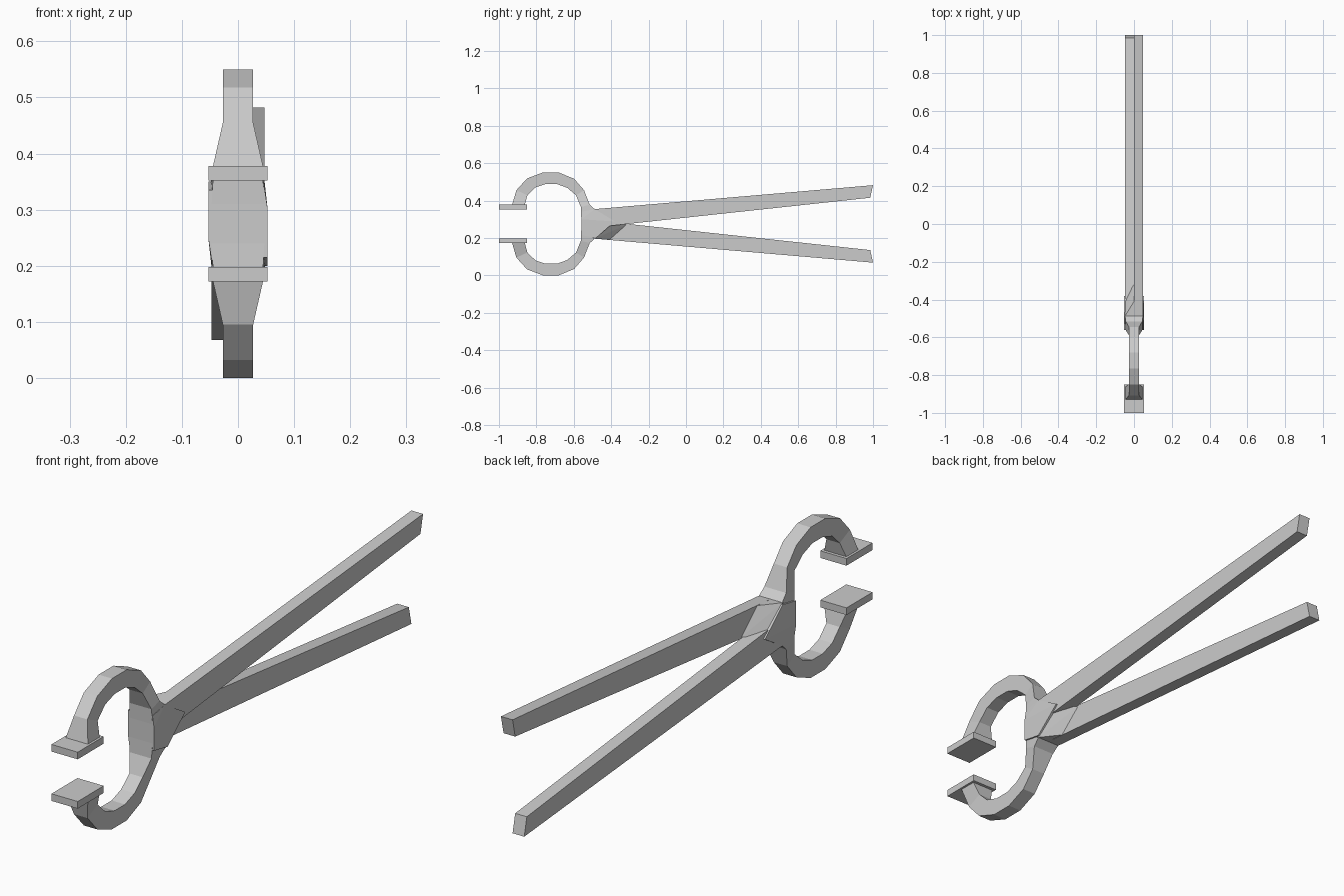
import bpy, bmesh

if "Cube" in bpy.data.objects:
    bpy.data.objects.remove(bpy.data.objects["Cube"])

MID = 0.275  # height of the lengthwise axis that both halves turn around


def finish(name, bm, turned):
    # the lower half is the upper half turned 180 degrees about that axis
    if turned:
        for v in bm.verts:
            v.co.x, v.co.z = -v.co.x, 2 * MID - v.co.z
    bmesh.ops.recalc_face_normals(bm, faces=bm.faces)
    me = bpy.data.meshes.new(name)
    bm.to_mesh(me)
    bm.free()
    bpy.context.collection.objects.link(bpy.data.objects.new(name, me))


def loft(name, rings, turned):
    bm = bmesh.new()
    rows = [[bm.verts.new(p) for p in r] for r in rings]
    n = len(rows[0])
    for a, b in zip(rows, rows[1:]):
        for i in range(n):
            j = (i + 1) % n
            bm.faces.new((a[i], a[j], b[j], b[i]))
    bm.faces.new(rows[0])
    bm.faces.new(rows[-1][::-1])
    finish(name, bm, turned)


def hull(name, pts, turned):
    bm = bmesh.new()
    for p in pts:
        bm.verts.new(p)
    res = bmesh.ops.convex_hull(bm, input=bm.verts)
    junk = {e for e in res["geom_interior"] + res["geom_unused"]
            if isinstance(e, bmesh.types.BMVert)}
    bmesh.ops.delete(bm, geom=list(junk), context='VERTS')
    bmesh.ops.dissolve_limit(bm, angle_limit=0.02, verts=bm.verts, edges=bm.edges)
    finish(name, bm, turned)


# jaw stations: outer (y, z), inner (y, z), half width
JAW = [
    ((-0.93, 0.376), (-0.862, 0.376), 0.045),
    ((-0.907, 0.455), (-0.848, 0.428), 0.027),
    ((-0.85, 0.518), (-0.805, 0.470), 0.027),
    ((-0.765, 0.55), (-0.75, 0.488), 0.027),
    ((-0.68, 0.55), (-0.69, 0.488), 0.027),
    ((-0.598, 0.516), (-0.635, 0.468), 0.027),
    ((-0.545, 0.455), (-0.588, 0.428), 0.027),
    ((-0.515, 0.378), (-0.562, 0.365), 0.044),
    ((-0.488, 0.354), (-0.56, 0.31), 0.047),
]
HANDLE = [(1.0, 0.482), (0.985, 0.415), (-0.45, 0.26), (-0.488, 0.354)]

for half, turned in (("upper", False), ("lower", True)):
    # curved jaw
    loft(half + "_jaw",
         [[(-w, *o), (w, *o), (w, *i), (-w, *i)] for o, i, w in JAW], turned)
    # gripping pad
    loft(half + "_pad",
         [[(x, -1.0, z), (x, -0.85, z), (x, -0.85, zt), (x, -1.0, zt)]
          for x in (-0.053, 0.053) for z, zt in [(0.352, 0.378)]], turned)
    # straight handle, lying on one side of the centre plane
    loft(half + "_handle", [[(x, y, z) for y, z in HANDLE] for x in (0, 0.047)], turned)
    # slanted shoulder from the handle across to the other side
    hull(half + "_shoulder", [
        (-0.048, -0.488, 0.354), (0, -0.41, 0.36), (0, -0.32, 0.28),
        (-0.048, -0.39, 0.262), (-0.048, -0.55, 0.28), (0, -0.55, 0.28),
        (0, -0.488, 0.354)], turned)
    # pivot cheek plate
    hull(half + "_pivot_plate", [
        (0.053, -0.56, 0.30), (0.053, -0.56, 0.215), (0.053, -0.482, 0.2),
        (0.053, -0.38, 0.288), (0.047, -0.488, 0.354), (0.047, -0.56, 0.34),
        (0, -0.56, 0.34), (0, -0.56, 0.215), (0, -0.482, 0.2),
        (0, -0.38, 0.288), (0, -0.488, 0.354)], turned)
